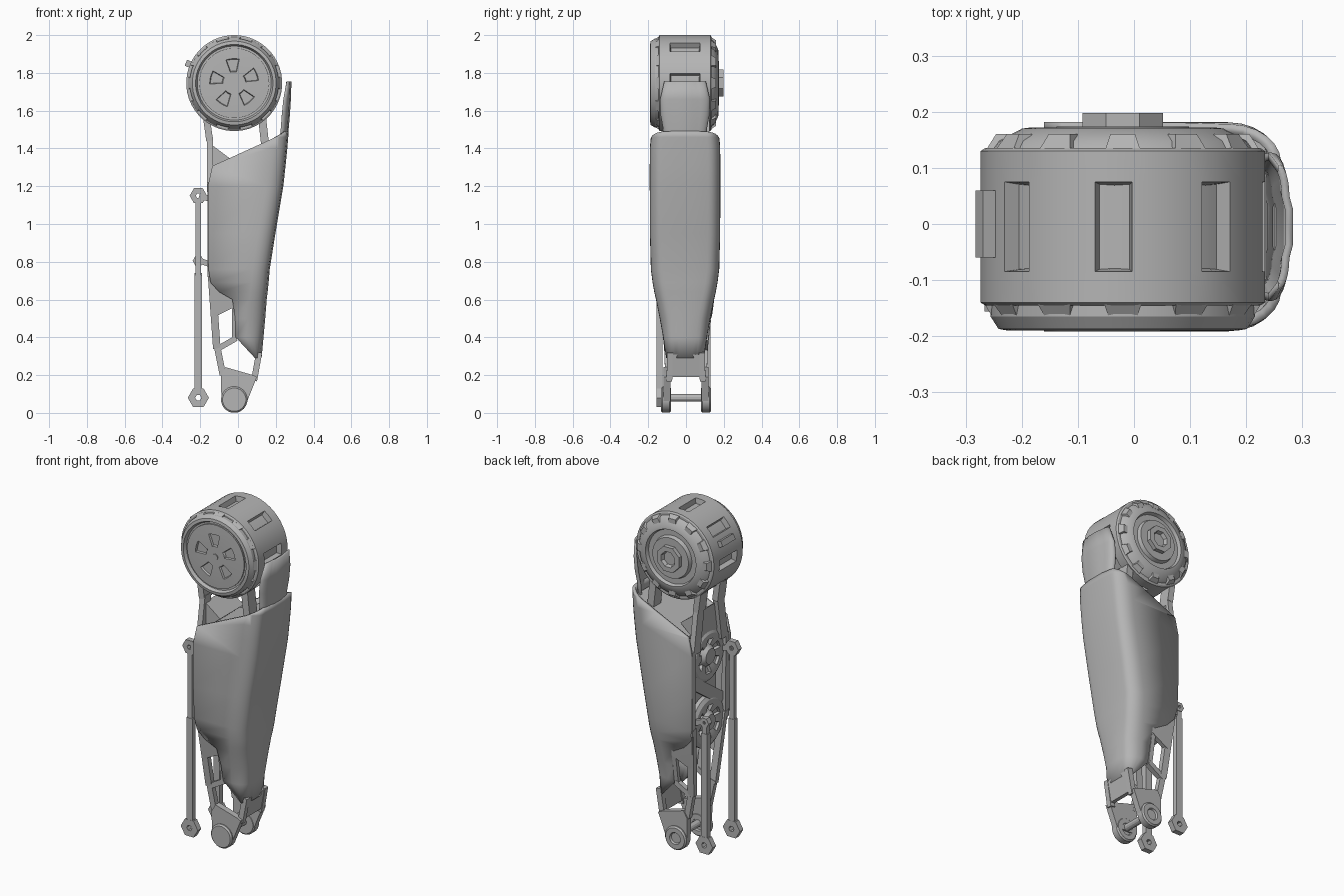
import bpy, bmesh, math
from mathutils import Vector

cube = bpy.data.objects.get("Cube")
if cube:
    bpy.data.objects.remove(cube, do_unlink=True)

grey = bpy.data.materials.new("mid_grey")
grey.use_nodes = True
grey.diffuse_color = (0.46, 0.46, 0.46, 1)
grey.node_tree.nodes["Principled BSDF"].inputs["Base Color"].default_value = (0.46, 0.46, 0.46, 1)


def finish(name, bm, recalc=True):
    if recalc:
        bmesh.ops.recalc_face_normals(bm, faces=bm.faces[:])
    mesh = bpy.data.meshes.new(name)
    bm.to_mesh(mesh)
    bm.free()
    mesh.shade_smooth()
    mesh.set_sharp_from_angle(angle=math.radians(28))
    mesh.materials.append(grey)
    obj = bpy.data.objects.new(name, mesh)
    bpy.context.collection.objects.link(obj)
    return obj


def lathe(name, profile, center, axis="y", segs=48, band=None, every=6, wide=2, depth=-0.03):
    """Revolve (radius, height) points; optionally sink pockets into one band."""
    bm = bmesh.new()
    rings = []
    for r, h in profile:
        ring = []
        for i in range(segs):
            a = 2 * math.pi * (i + 0.5 - wide / 2) / segs + math.pi / 2
            u, v = r * math.cos(a), r * math.sin(a)
            co = (u, h, v) if axis == "y" else (h, u, v)
            ring.append(bm.verts.new(Vector(center) + Vector(co)))
        rings.append(ring)
    pockets = []
    for k in range(len(rings) - 1):
        a, b = rings[k], rings[k + 1]
        for i in range(segs):
            j = (i + 1) % segs
            f = bm.faces.new((a[i], a[j], b[j], b[i]))
            if k == band and i % every < wide:
                pockets.append(f)
    bmesh.ops.remove_doubles(bm, verts=bm.verts[:], dist=1e-5)
    bmesh.ops.recalc_face_normals(bm, faces=bm.faces[:])
    if pockets:
        bmesh.ops.inset_region(bm, faces=pockets, thickness=0.006, depth=depth)
    return finish(name, bm)


def hull(name, points):
    bm = bmesh.new()
    bmesh.ops.convex_hull(bm, input=[bm.verts.new(p) for p in points])
    return finish(name, bm)


def plate(name, outline, y0, y1):
    """Flat convex plate from an xz outline."""
    return hull(name, [(x, y, z) for x, z in outline for y in (y0, y1)])


def bar(name, p, q, width, thick):
    """Square bar between two points."""
    p, q = Vector(p), Vector(q)
    d = (q - p).normalized()
    side = Vector((0, 1, 0)) if abs(d.y) < 0.7 else Vector((1, 0, 0))
    n = d.cross(side).normalized() * width / 2
    side = side * thick / 2
    return hull(name, [e + s * n + t * side for e in (p, q) for s in (-1, 1) for t in (-1, 1)])


def shell(name, rows, wall, cut=None):
    """Loft of U sections, open towards -x; rows are z, left x, right x, half width."""
    bm = bmesh.new()
    grid = []
    for z, xl, xr, w in rows:
        cx = min(0.085, (xr - xl) * 0.7)
        cy = min(0.065, w * 0.5)
        half = [(xl, w)]
        for k in range(7):
            a = math.pi / 2 * k / 6
            half.append((xr - 0.006 - cx + cx * math.sin(a), w - cy + cy * math.cos(a)))
        half.append((xr, w * 0.3))
        sect = half + [(x, -y) for x, y in reversed(half)]
        grid.append([bm.verts.new((x, y - 0.005, z)) for x, y in sect])
    for a, b in zip(grid, grid[1:]):
        for i in range(len(a) - 1):
            bm.faces.new((a[i], a[i + 1], b[i + 1], b[i]))
    bm.normal_update()
    front = max(bm.faces, key=lambda f: f.calc_center_median().x)
    if front.normal.x < 0:
        bmesh.ops.reverse_faces(bm, faces=bm.faces[:])
    if cut:
        bmesh.ops.bisect_plane(bm, geom=bm.verts[:] + bm.edges[:] + bm.faces[:],
                               plane_co=cut[0], plane_no=cut[1], clear_outer=True)
    obj = finish(name, bm, recalc=False)
    mod = obj.modifiers.new("wall", "SOLIDIFY")
    mod.thickness = wall
    mod.offset = -1
    return obj


HUB = (-0.02, 0, 1.746)

# Hip drum with pockets around the rim
lathe("hip_drum", [(0, -0.14), (0.246, -0.145), (0.254, -0.14), (0.254, -0.085), (0.254, 0.075),
                   (0.254, 0.13), (0.246, 0.135), (0, 0.135)], HUB, band=3)
# Front cover: rim and pierced disc
lathe("front_rim", [(0, -0.13), (0.236, -0.14), (0.236, -0.165), (0.222, -0.187), (0.205, -0.19),
                    (0.196, -0.172), (0, -0.172)], HUB)
lathe("front_disc", [(0, -0.16), (0.186, -0.16), (0.186, -0.18), (0.13, -0.183), (0.06, -0.183),
                     (0, -0.183)], HUB, segs=45, band=3, every=9, wide=4, depth=-0.015)
lathe("front_centre_pin", [(0, -0.17), (0.017, -0.17), (0.017, -0.188), (0, -0.188)], HUB, segs=16)
# Rear cover: stepped rings and hollow hub
lathe("rear_cover", [(0, 0.12), (0.236, 0.13), (0.222, 0.148), (0.18, 0.17), (0.165, 0.172),
                     (0.158, 0.152), (0.125, 0.152), (0.118, 0.174), (0, 0.174)], HUB)
lathe("rear_hub", [(0, 0.16), (0.078, 0.16), (0.078, 0.198), (0.048, 0.198), (0.04, 0.178), (0, 0.178)],
      HUB, segs=8)
# Clamp blocks around both covers
for i in range(12):
    a = 2 * math.pi * i / 12
    d, t = Vector((math.cos(a), 0, math.sin(a))), Vector((-math.sin(a), 0, math.cos(a)))
    for label, y0, y1 in (("front", -0.176, -0.14), ("rear", 0.125, 0.16)):
        outer = y1 if label == "rear" else y0
        pts = []
        for y in (y0, y1):
            r, w = (0.226, 0.022) if y == outer else (0.248, 0.034)
            pts += [Vector(HUB) + d * rr + t * s * w + Vector((0, y, 0)) for rr in (0.2, r) for s in (-1, 1)]
        hull(label + "_clamp_block", pts)
# Side connector tab
bar("drum_tab", (-0.225, 0, 1.832), (-0.276, 0, 1.854), 0.034, 0.12)

# Outer cowl with slanted top, and the neck above it
shell("cowl", [(1.60, -0.10, 0.277, 0.172), (1.46, -0.12, 0.266, 0.182), (1.4, -0.12, 0.261, 0.186),
               (1.31, -0.135, 0.252, 0.187),
               (1.2, -0.16, 0.24, 0.187), (0.95, -0.16, 0.198, 0.186), (0.76, -0.157, 0.168, 0.181),
               (0.69, -0.145, 0.162, 0.172), (0.64, -0.10, 0.157, 0.163), (0.60, -0.03, 0.152, 0.154),
               (0.5, -0.015, 0.144, 0.134), (0.40, -0.012, 0.135, 0.116), (0.29, 0.09, 0.125, 0.1)],
      0.018, ((0.265, 0, 1.49), (-0.456, 0, 1)))
shell("neck", [(1.755, 0.257, 0.283, 0.11), (1.66, 0.24, 0.28, 0.132), (1.58, 0.232, 0.275, 0.13),
               (1.5, 0.226, 0.268, 0.115), (1.38, 0.21, 0.252, 0.125)], 0.014)
# Sloping lid just under the cowl rim
plate("cowl_lid", [(-0.11, 1.27), (0.235, 1.428), (0.235, 1.448), (-0.11, 1.29)], -0.165, 0.155)

# Inner housing with two drive discs facing the open side
plate("inner_housing", [(-0.1, 0.64), (0.08, 0.64), (0.12, 1.22), (-0.1, 1.22)], -0.14, 0.13)
for label, z in (("upper", 1.13), ("lower", 0.74)):
    lathe(label + "_drive_disc", [(0, -0.11), (0.15, -0.11), (0.15, -0.135), (0.13, -0.148), (0.1, -0.148),
                                  (0.06, -0.135), (0.045, -0.155), (0, -0.155)],
          (0, -0.01, z), axis="x", segs=36, band=4, every=6, wide=3, depth=-0.015)
bar("diagonal_strap", (-0.135, 0.16, 1.04), (-0.135, -0.14, 0.83), 0.07, 0.02)

# Frame struts, both sides
for label, s in (("front", -1), ("rear", 1)):
    def strut(part, x0, y0, z0, x1, y1, z1, w=0.032, t=0.03):
        bar(label + "_" + part, (x0, s * y0, z0), (x1, s * y1, z1), w, t)

    strut("hanger_top", -0.172, 0.09, 1.6, -0.15, 0.09, 1.44, 0.036, 0.07)
    strut("hanger_bottom", -0.148, 0.09, 1.46, -0.148, 0.13, 1.2, t=0.06)
    strut("right_hanger", 0.128, 0.09, 1.56, 0.148, 0.09, 1.38, 0.042, 0.07)
    strut("side_rail", -0.15, 0.155, 1.22, -0.148, 0.155, 0.72, 0.026)
    strut("lower_rail", -0.142, 0.148, 0.76, -0.112, 0.1, 0.34, 0.04)
    strut("ankle_rail", -0.112, 0.1, 0.36, -0.08, 0.096, 0.2, 0.034)
    strut("cross_rail", -0.11, 0.1, 0.338, -0.01, 0.104, 0.395, 0.03)
    strut("heel_rail", 0.112, 0.085, 0.32, 0.085, 0.088, 0.17)
    # Web panel closing the gap between the cowl and the rail
    hull(label + "_web_panel", [(x, s * (y - inner), z) for inner in (0, 0.025) for x, y, z in
                                ((-0.155, 0.166, 0.76), (0, 0.16, 0.72), (-0.008, 0.145, 0.565),
                                 (-0.07, 0.145, 0.565), (-0.12, 0.137, 0.51), (-0.14, 0.14, 0.53))])
    # Narrow web along the cowl edge
    strut("cowl_edge_rail", -0.02, 0.134, 0.58, -0.018, 0.104, 0.39, 0.026, 0.022)
    # Fork arm and its eye
    ys = sorted((s * 0.082, s * 0.118))
    plate(label + "_fork_arm", [(-0.09, 0.2), (-0.066, 0.242), (0.08, 0.2), (0.1, 0.19), (0.048, 0.06),
                                (-0.088, 0.06)], *ys)
    lathe(label + "_fork_eye", [(0, -0.026), (0.062, -0.026), (0.07, -0.018), (0.07, 0.018),
                                (0.062, 0.026), (0.035, 0.026), (0.03, 0.016), (0, 0.016)],
          (-0.02, s * 0.106, 0.07), segs=20)
# Hanger gusset, heel bridge and fork pin
plate("hanger_gusset", [(-0.14, 1.42), (-0.12, 1.4), (-0.04, 1.345), (-0.14, 1.26)], -0.11, 0.11)
hull("heel_bridge", [(x, y, z) for x, z in ((0.098, 0.31), (0.124, 0.31), (0.078, 0.19), (0.1, 0.19))
                     for y in (-0.1, 0.1)])
lathe("fork_pin", [(0, -0.1), (0.02, -0.1), (0.02, 0.1), (0, 0.1)], (-0.02, 0, 0.08), segs=12)

# Push rods with an eye at each end
for label, y, top, step, eye in (("front", -0.14, 1.15, 0.73, 0.046), ("rear", 0.115, 0.805, 0.74, 0.03)):
    bar(label + "_rod_lower", (-0.21, y, 0.1), (-0.21, y, step), 0.04, 0.03)
    bar(label + "_rod_upper", (-0.21, y, step), (-0.21, y, top - 0.02), 0.03, 0.026)
    for end, z, r in (("lower", 0.08, 0.056), ("upper", top, eye)):
        lathe(label + "_rod_" + end + "_eye",
              [(r * 0.3, -0.016), (r, -0.016), (r, 0.016), (r * 0.3, 0.016), (r * 0.3, -0.016)],
              (-0.21, y, z), segs=6)
    # Pivot pin joining the rod to the frame
    bar(label + "_rod_pivot", (-0.205, y, top), (-0.14, y, top - 0.02), 0.03, 0.022)
